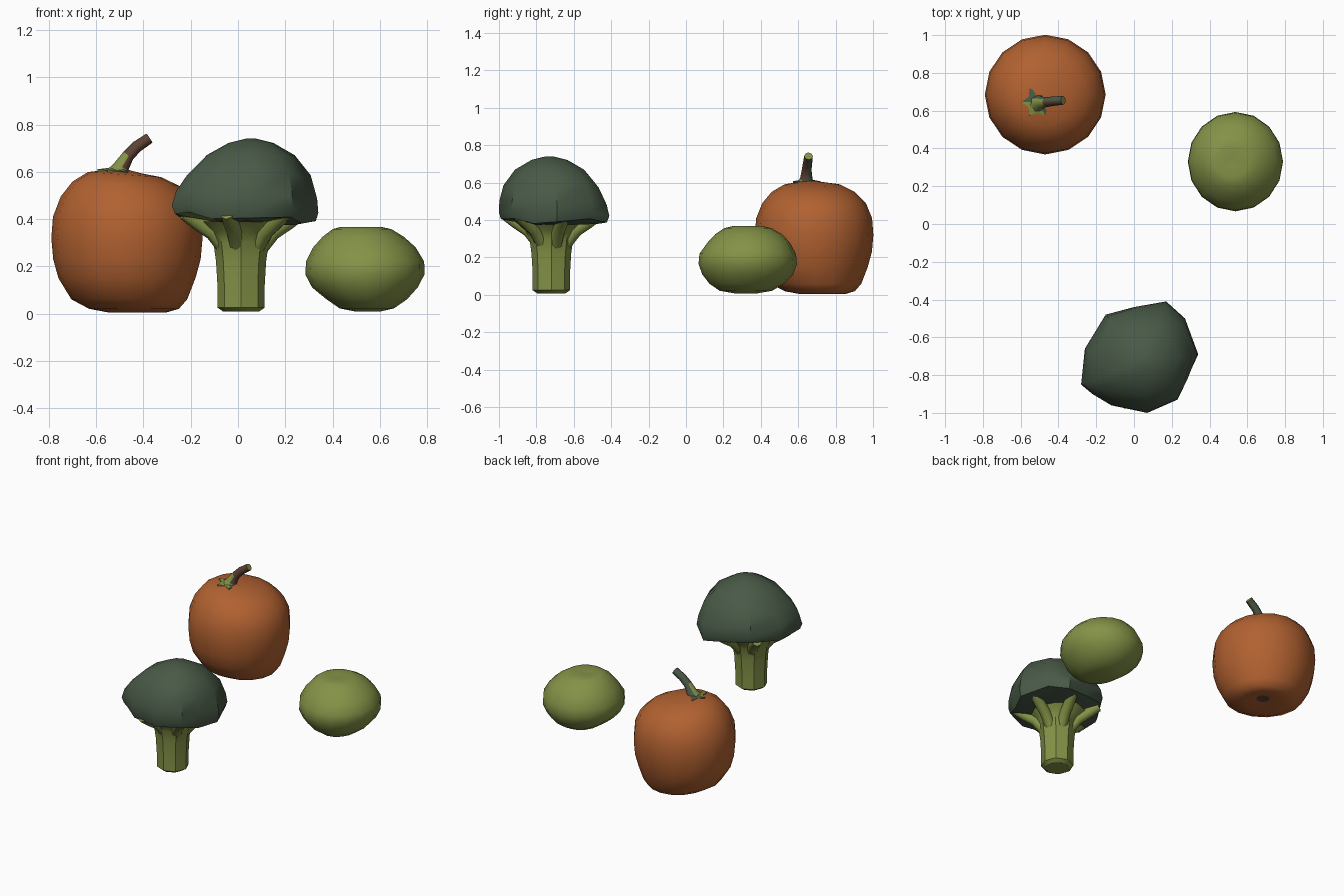
import bpy, bmesh, math
from mathutils import Vector

old = bpy.data.objects.get("Cube")
if old:
    bpy.data.objects.remove(old)


def material(name, rgb):
    m = bpy.data.materials.new(name)
    m.use_nodes = True
    m.diffuse_color = (*rgb, 1)
    m.node_tree.nodes["Principled BSDF"].inputs["Base Color"].default_value = (*rgb, 1)
    return m


ORANGE = material("pumpkin_orange", (0.44, 0.12, 0.03))
GREEN = material("fresh_green", (0.23, 0.29, 0.063))
DARK = material("deep_green", (0.065, 0.1, 0.062))
BROWN = material("dry_brown", (0.11, 0.055, 0.035))


def loft(name, rings, mats, rule=None, angle=50):
    """Skin closed rings of equal length and cap both ends."""
    bm = bmesh.new()
    rows = [[bm.verts.new(p) for p in ring] for ring in rings]
    n = len(rows[0])
    for a, b in zip(rows, rows[1:]):
        for i in range(n):
            j = (i + 1) % n
            bm.faces.new((a[i], a[j], b[j], b[i]))
    bm.faces.new(rows[0][::-1])
    bm.faces.new(rows[-1])
    bmesh.ops.recalc_face_normals(bm, faces=bm.faces)
    for f in bm.faces:
        f.material_index = rule(f.calc_center_median(), f.normal) if rule else 0
    mesh = bpy.data.meshes.new(name)
    bm.to_mesh(mesh)
    bm.free()
    for m in mats:
        mesh.materials.append(m)
    ob = bpy.data.objects.new(name, mesh)
    bpy.context.collection.objects.link(ob)
    bpy.ops.object.select_all(action='DESELECT')
    bpy.context.view_layer.objects.active = ob
    ob.select_set(True)
    bpy.ops.object.shade_smooth_by_angle(angle=math.radians(angle))
    return ob


def circle(cx, cy, z, rx, ry, n=16, tilt=0.0, groove=0.0):
    pts = []
    for i in range(n):
        a = math.tau * i / n
        k = 1 - groove * (i % 2)
        x = rx * k * math.cos(a)
        pts.append(Vector((cx + x, cy + ry * k * math.sin(a), z - tilt * x)))
    return pts


def tube(name, path, radii, mats, rule=None, n=8):
    """Tapered limb along a path of points."""
    pts = [Vector(p) for p in path]
    rings = []
    for k, p in enumerate(pts):
        d = pts[min(k + 1, len(pts) - 1)] - pts[max(k - 1, 0)]
        q = d.to_track_quat('Z', 'Y')
        rings.append([p + q @ Vector((radii[k] * math.cos(math.tau * i / n),
                                      radii[k] * math.sin(math.tau * i / n), 0))
                      for i in range(n)])
    return loft(name, rings, mats, rule)


# Pumpkin body: centre shift, height, radius, tilt
body = [(0.05, 0.02, 0.04, 0), (0.045, 0.004, 0.12, 0), (0.03, 0.02, 0.19, 0),
        (0.01, 0.06, 0.245, 0), (0, 0.15, 0.29, 0), (0, 0.23, 0.312, 0),
        (0, 0.32, 0.32, 0), (0, 0.41, 0.313, 0), (0, 0.49, 0.28, 0.02),
        (-0.005, 0.55, 0.225, 0.04), (-0.01, 0.588, 0.155, 0.07),
        (-0.02, 0.6, 0.08, 0.08), (-0.025, 0.61, 0.03, 0.05)]
loft("pumpkin_body",
     [circle(-0.47 + s, 0.685 + s, z, r, r * 0.99, 16, t) for s, z, r, t in body],
     [ORANGE, BROWN], lambda c, n: int(n.z < -0.99 and c.z > 0.015))

# Pumpkin stem: green on the left, brown to the right, dark green behind
def stem_colour(c, n):
    if n.y > 0.3:
        return 1
    return 0 if c.x < -0.475 or (n.x > 0.5 and c.z > 0.735) else 2


tube("pumpkin_stem",
     [(-0.505, 0.64, 0.59), (-0.495, 0.643, 0.62), (-0.465, 0.645, 0.668),
      (-0.43, 0.65, 0.705), (-0.375, 0.655, 0.742)],
     [0.055, 0.034, 0.026, 0.025, 0.023], [GREEN, DARK, BROWN], stem_colour)

# Ragged leaf collar round the foot of the stem
collar = [circle(-0.51, 0.645, z, r, r, 12, 0.08, 0.35) for z, r in
          ((0.596, 0.085), (0.604, 0.085), (0.613, 0.04))]
loft("pumpkin_stem_collar", collar, [GREEN, DARK],
     lambda c, n: int(c.y > 0.645 or c.x > -0.49))

# Round green vegetable: centre x, centre y, height, radii
gourd = [(0.55, 0.32, 0.008, 0.05, 0.06), (0.545, 0.32, 0.022, 0.115, 0.14),
         (0.545, 0.325, 0.06, 0.17, 0.2), (0.537, 0.33, 0.11, 0.223, 0.243),
         (0.537, 0.33, 0.165, 0.252, 0.263), (0.538, 0.33, 0.22, 0.25, 0.258),
         (0.535, 0.335, 0.28, 0.217, 0.22), (0.53, 0.335, 0.325, 0.172, 0.178),
         (0.525, 0.33, 0.357, 0.125, 0.125), (0.52, 0.33, 0.367, 0.085, 0.085),
         (0.515, 0.33, 0.362, 0.03, 0.03)]
loft("green_gourd", [circle(x, y, z, a, b) for x, y, z, a, b in gourd], [GREEN])

# Broccoli stalk with shallow ribs
stalk = [(0.008, 0.075), (0.025, 0.1), (0.12, 0.1), (0.22, 0.106),
         (0.3, 0.117), (0.345, 0.14), (0.39, 0.19)]
loft("broccoli_stalk",
     [circle(0.013, -0.72, z, r, r, 16, 0, 0.07) for z, r in stalk], [GREEN], angle=35)

# Branches that spread from the stalk to the head
for i in range(6):
    a = math.tau * (i + 0.25) / 6
    d = Vector((math.cos(a), math.sin(a), 0))
    o = Vector((0.02, -0.715, 0))
    tube("broccoli_branch_%d" % (i + 1),
         [o + d * r + Vector((0, 0, z)) for r, z in
          ((0.07, 0.27), (0.13, 0.345), (0.2, 0.39), (0.255, 0.425))],
         [0.035, 0.036, 0.035, 0.03], [GREEN])

# Broccoli head: an uneven outline scaled into a dome
outline = [(0.34, -0.69), (0.27, -0.5), (0.17, -0.41), (0, -0.44),
           (-0.15, -0.48), (-0.26, -0.66), (-0.28, -0.85), (-0.22, -0.9),
           (-0.12, -0.96), (0.07, -1.0), (0.23, -0.93), (0.28, -0.82)]
dome = [(0.42, 0.38), (0.78, 0.395), (0.96, 0.405), (1, 0.44), (0.975, 0.5),
        (0.87, 0.585), (0.63, 0.67), (0.32, 0.722), (0.06, 0.741)]
apex = Vector((0.055, -0.73))
rings = []
for s, z in dome:
    ring = []
    for i, p in enumerate(outline):
        # the upper rings even out towards a circle
        v = Vector(p) - apex
        k = max(0, (z - 0.45) / 0.3)
        v = v.lerp(v.normalized() * 0.3, min(1, k)) * s
        wave = 0.014 * math.sin(i * 2.1) * (s > 0.7) * (z < 0.6)
        ring.append(Vector((apex.x + v.x, apex.y + v.y,
                            z + wave - 0.05 * v.x * (z < 0.55))))
    rings.append(ring)
loft("broccoli_head", rings, [DARK, GREEN],
     lambda c, n: int(c.x < -0.1 and c.y < -0.78 and c.z < 0.43 and n.z < 0.1), angle=40)
